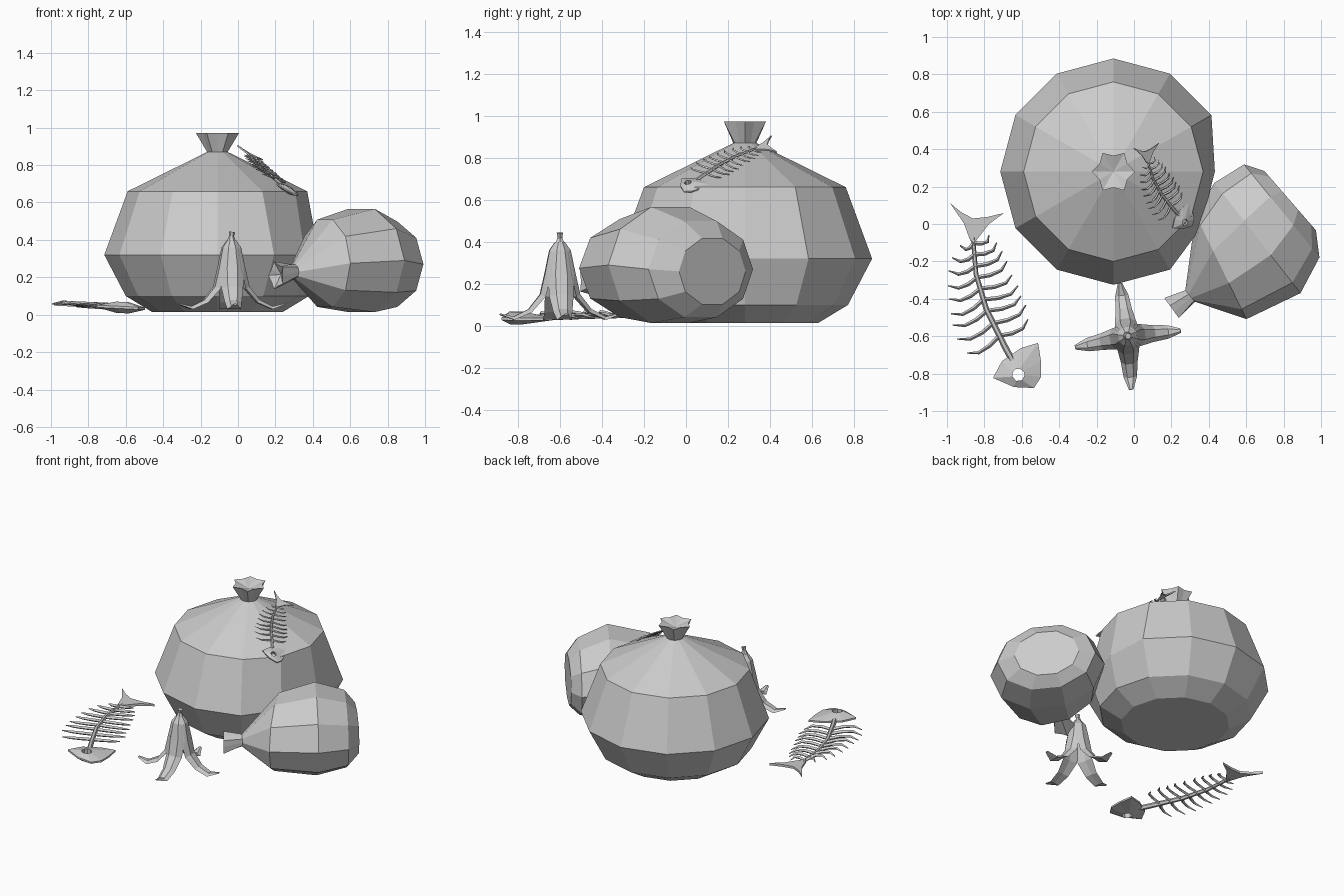
import bpy, bmesh
from math import sin, cos, pi, radians
from mathutils import Vector, Matrix

if "Cube" in bpy.data.objects:
    bpy.data.objects.remove(bpy.data.objects["Cube"])


def finish(bm, name):
    bmesh.ops.recalc_face_normals(bm, faces=bm.faces[:])
    me = bpy.data.meshes.new(name)
    bm.to_mesh(me)
    bm.free()
    ob = bpy.data.objects.new(name, me)
    bpy.context.collection.objects.link(ob)
    return ob


def skin(bm, loops, cap_start=True, cap_end=True):
    """Join equal-length vertex loops with quads."""
    n = len(loops[0])
    for a, b in zip(loops, loops[1:]):
        for i in range(n):
            j = (i + 1) % n
            bm.faces.new((a[i], a[j], b[j], b[i]))
    if cap_start:
        bm.faces.new(loops[0][::-1])
    if cap_end:
        bm.faces.new(loops[-1])


def tube(bm, pts, radii, n=4, flat=1.0):
    """Tapered tube along points lying roughly in the ground plane."""
    loops = []
    for i, p in enumerate(pts):
        t = (pts[min(i + 1, len(pts) - 1)] - pts[max(i - 1, 0)]).normalized()
        up = Vector((0, 0, 1)) if abs(t.z) < 0.8 else Vector((0, 1, 0))
        s = t.cross(up).normalized()
        w = s.cross(t)
        loops.append([bm.verts.new(p + radii[i] * (s * cos(2 * pi * k / n) + w * flat * sin(2 * pi * k / n)))
                      for k in range(n)])
    skin(bm, loops)


def bag(name, rings, n, mouth_dip, dent=None):
    """rings: (centre, u axis, v axis); the last ring is the ruffled mouth."""
    bm = bmesh.new()
    loops = []
    for r, (c, u, v) in enumerate(rings):
        loop = []
        for k in range(n):
            a = 2 * pi * k / n
            m = (1.05 if k % 2 == 0 else 0.78) if r == len(rings) - 1 else 1
            p = c + (u * cos(a) + v * sin(a)) * m
            loop.append(bm.verts.new(dent(p) if dent else p))
        loops.append(loop)
    skin(bm, loops, True, False)
    tip = bm.verts.new(mouth_dip)
    for i in range(n):
        bm.faces.new((loops[-1][i], loops[-1][(i + 1) % n], tip))
    return finish(bm, name)


# large upright bag, dented where the small bag leans on it
def dent(p):
    p.x = min(p.x, 0.45 + 0.25 * (p.y - 0.35))
    return p


rings = [(Vector((-0.11, 0.28, z)), Vector((r, 0, 0)), Vector((0, r, 0)))
         for z, r in ((0.015, 0.35), (0.10, 0.49), (0.32, 0.605), (0.66, 0.48), (0.87, 0.055), (0.972, 0.11))]
bag("large_bag", rings, 12, Vector((-0.11, 0.28, 0.94)), dent)

# small bag lying on its side
rings = []
for x, y, z, ang, ru, rv in ((0.835, 0.125, 0.26, 41, 0.21, 0.165), (0.79, 0.07, 0.27, 39, 0.32, 0.24),
                             (0.66, -0.075, 0.29, 38, 0.374, 0.29), (0.465, -0.23, 0.275, 26, 0.31, 0.245),
                             (0.30, -0.385, 0.23, 40, 0.04, 0.04), (0.205, -0.455, 0.21, 36, 0.07, 0.075)):
    a = radians(ang)
    rings.append((Vector((x, y, z)), Vector((-sin(a), cos(a), 0)) * ru, Vector((0, 0, rv))))
bag("small_bag", rings, 10, Vector((0.23, -0.435, 0.215)))


# fish skeleton, drawn in plan at its ground position
def P(x, y, z=0.0):
    return Vector((x, y, 0.045 - 0.05 * (x + 0.75) + z))


def fish(name, matrix=None):
    bm = bmesh.new()
    # backbone
    spine = [P(-.861, -.07), P(-.845, -.267), P(-.79, -.455), P(-.684, -.668), P(-.65, -.73)]
    tube(bm, spine, [.011, .013, .015, .017, .017], 6)

    # ribs
    left = [(-.93, -.115), (-.973, -.18), (-.99, -.25), (-.995, -.33), (-.99, -.40),
            (-.978, -.48), (-.97, -.54), (-.945, -.615), (-.893, -.69)]
    right = [(-.776, -.06), (-.735, -.10), (-.705, -.145), (-.68, -.20), (-.652, -.272),
             (-.62, -.33), (-.604, -.385), (-.578, -.433), (-.567, -.51)]
    for side in (left, right):
        for i, (x, y) in enumerate(side):
            f = (0.05 + 0.098 * i) * 3.2
            k = min(int(f), 2)
            root = spine[k].lerp(spine[k + 1], min(f - k, 1))
            tip = P(x, y)
            head = Vector((.010, -.026, .012)) if side is left else Vector((.018, -.022, .012))
            tube(bm, [root, root.lerp(tip, .35) + head * .8, root.lerp(tip, .7) + head, tip],
                 [.011, .011, .009, .003])

    # tail fin
    fin = [(-.984, .112), (-.92, .06), (-.861, .03), (-.786, .037), (-.695, .059),
           (-.775, .0), (-.845, -.09), (-.875, -.09), (-.91, .005)]
    skin(bm, [[bm.verts.new(P(x, y, h)) for x, y in fin] for h in (-.008, .008)])

    # head with an eye hole, thickest around the eye
    outline = [(-.497, -.818), (-.497, -.733), (-.513, -.636), (-.604, -.663),
               (-.706, -.733), (-.754, -.823), (-.642, -.872), (-.535, -.877)]
    eye = Vector((-.618, -.807))
    loops = []
    for h, hole in ((-.006, 0), (.006, 0), (.03, 1), (-.03, 1)):
        if hole:
            pts = [(eye.x + .034 * cos(a), eye.y + .034 * sin(a))
                   for a in [radians(d) for d in (0, 40, 80, 115, 150, 195, 250, 305)]]
        else:
            pts = outline
        loops.append([bm.verts.new(P(x, y, h)) for x, y in pts])
    skin(bm, loops + loops[:1], False, False)
    if matrix:
        bm.transform(matrix)
    return finish(bm, name)


def frame(origin, u, w):
    u = u.normalized()
    v = w.cross(u).normalized()
    w = u.cross(v)
    m = Matrix((u, v, w)).transposed().to_4x4()
    m.translation = origin
    return m


fish("ground_fish_bones")
src = frame(Vector((-.76, -.40, .045)), Vector((.30, -.95, 0)), Vector((0, 0, 1)))
dst = frame(Vector((.155, .19, .768)), Vector((.25, -.43, -.22)), Vector((.43, -.12, .89)))
fish("bag_fish_bones", dst @ Matrix.Scale(0.54, 4) @ src.inverted())

# fruit peel: four drooping flaps and a stem
bm = bmesh.new()
centre = Vector((-.035, -.6, 0))
rows = ((.022, .40, .02), (.05, .36, .042), (.072, .25, .062), (.095, .15, .058),
        (.15, .08, .045), (.22, .045, .036), (.285, .06, .012))
for deg in (98, 6, 274, 192):
    a = radians(deg)
    out, side = Vector((cos(a), sin(a), 0)), Vector((-sin(a), cos(a), 0))
    loops = []
    for i, (r, z, w) in enumerate(rows):
        b = rows[min(i + 1, 6)]
        c = rows[max(i - 1, 0)]
        t = Vector((b[0] - c[0], b[1] - c[1])).normalized()
        nrm = out * -t.y + Vector((0, 0, t.x))
        p = centre + out * r + Vector((0, 0, z))
        d = w * 0.45
        loops.append([bm.verts.new(q) for q in (p + side * w - nrm * d, p + side * w * .45, p - side * w * .45,
                                                p - side * w - nrm * d, p - nrm * (d * .5 + .006))])
    skin(bm, loops)
finish(bm, "peel_flaps")
bm = bmesh.new()
tube(bm, [centre + Vector(v) for v in ((0, 0, .34), (0, 0, .395), (0, 0, .42), (.004, 0, .443))],
     [.035, .024, .013, .017], 6)
finish(bm, "peel_stem")
